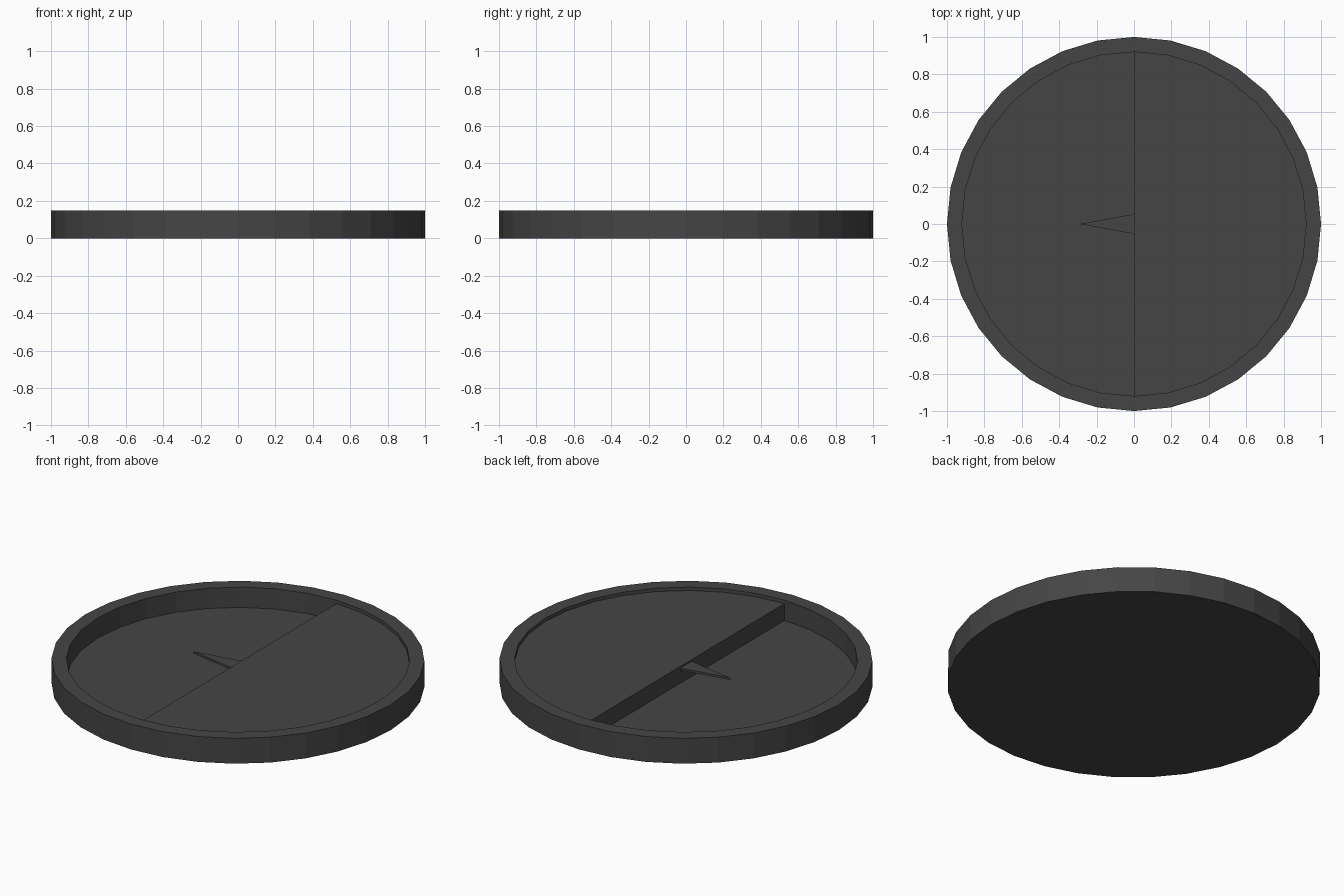
import bpy, bmesh
from math import cos, sin, pi

if "Cube" in bpy.data.objects:
    bpy.data.objects.remove(bpy.data.objects["Cube"])

SIDES = 32
R_OUT, R_IN = 1.0, 0.92
H, FLOOR, PLATE = 0.15, 0.03, 0.13

dark = bpy.data.materials.new("dark_grey")
dark.diffuse_color = (0.06, 0.06, 0.06, 1)
dark.use_nodes = True
dark.node_tree.nodes["Principled BSDF"].inputs["Base Color"].default_value = dark.diffuse_color


def finish(name, bm):
    bmesh.ops.recalc_face_normals(bm, faces=bm.faces)
    mesh = bpy.data.meshes.new(name)
    bm.to_mesh(mesh)
    bm.free()
    mesh.materials.append(dark)
    obj = bpy.data.objects.new(name, mesh)
    bpy.context.collection.objects.link(obj)
    return obj


def arc(radius, start, steps):
    return [(radius * cos(start + 2 * pi * i / SIDES),
             radius * sin(start + 2 * pi * i / SIDES)) for i in range(steps)]


def prism(name, outline, z0, z1):
    bm = bmesh.new()
    low = [bm.verts.new((x, y, z0)) for x, y in outline]
    high = [bm.verts.new((x, y, z1)) for x, y in outline]
    bm.faces.new(low)
    bm.faces.new(high)
    n = len(outline)
    for i in range(n):
        j = (i + 1) % n
        bm.faces.new((low[i], low[j], high[j], high[i]))
    return finish(name, bm)


# Round tray: stacked rings closed by a base and a recessed floor
bm = bmesh.new()
rings = [[bm.verts.new((x, y, z)) for x, y in arc(r, 0, SIDES)]
         for r, z in ((R_OUT, 0), (R_OUT, H), (R_IN, H), (R_IN, FLOOR))]
for a, b in zip(rings, rings[1:]):
    for i in range(SIDES):
        j = (i + 1) % SIDES
        bm.faces.new((a[i], a[j], b[j], b[i]))
bm.faces.new(rings[0])
bm.faces.new(rings[-1])
finish("tray", bm)

# Raised half plate filling the right side
prism("half_plate", arc(R_IN, -pi / 2, SIDES // 2 + 1), FLOOR, PLATE)

# Thin pointer sticking out over the recessed half
prism("pointer", [(0, 0.053), (-0.29, 0), (0, -0.053)], 0.107, 0.12)
